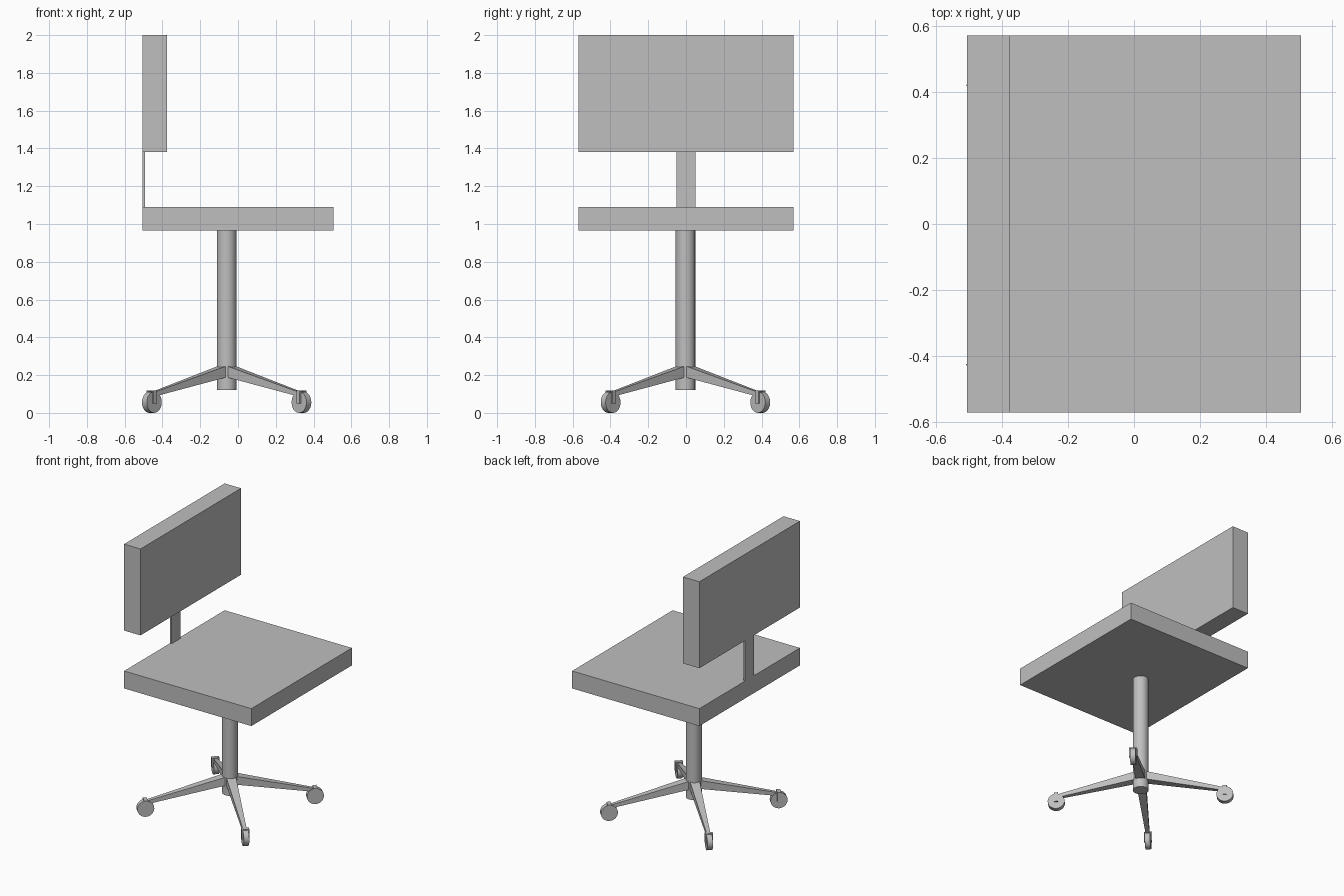
import bpy
import bmesh
from math import pi, radians
from mathutils import Matrix, Vector

if "Cube" in bpy.data.objects:
    bpy.data.objects.remove(bpy.data.objects["Cube"], do_unlink=True)

grey = bpy.data.materials.new("plain grey")
grey.use_nodes = True
colour = (0.52, 0.52, 0.52, 1)
grey.diffuse_color = colour
grey.node_tree.nodes["Principled BSDF"].inputs["Base Color"].default_value = colour

AXIS = Vector((-0.06, -0.003, 0))  # centre line of the pedestal
REACH = 0.56                       # distance from pedestal to each castor


def finish(bm, name, matrix=None, smooth=False):
    bmesh.ops.recalc_face_normals(bm, faces=bm.faces)
    mesh = bpy.data.meshes.new(name)
    bm.to_mesh(mesh)
    bm.free()
    mesh.materials.append(grey)
    obj = bpy.data.objects.new(name, mesh)
    bpy.context.collection.objects.link(obj)
    if matrix:
        obj.matrix_world = matrix
    if smooth:
        bpy.ops.object.select_all(action='DESELECT')
        obj.select_set(True)
        bpy.context.view_layer.objects.active = obj
        bpy.ops.object.shade_smooth_by_angle(angle=radians(35))
    return obj


def box(name, low, high, matrix=None):
    low, high = Vector(low), Vector(high)
    bm = bmesh.new()
    bmesh.ops.create_cube(bm, size=1, matrix=Matrix.Translation((low + high) / 2)
                          @ Matrix.Diagonal((high - low).to_4d()))
    return finish(bm, name, matrix)


def cylinder(name, radius, depth, local, matrix=None):
    bm = bmesh.new()
    bmesh.ops.create_cone(bm, cap_ends=True, segments=24, radius1=radius,
                          radius2=radius, depth=depth, matrix=local)
    return finish(bm, name, matrix, smooth=True)


def tapered_leg(name, matrix):
    bm = bmesh.new()
    rings = []
    # each station: distance, half width, bottom, top
    for r, w, low, high in ((0, 0.033, 0.195, 0.257), (REACH, 0.012, 0.085, 0.108)):
        corners = ((-w, low), (w, low), (w, high), (-w, high))
        rings.append([bm.verts.new((r, y, z)) for y, z in corners])
    for ring in rings:
        bm.faces.new(ring)
    for i in range(4):
        j = (i + 1) % 4
        bm.faces.new((rings[0][i], rings[0][j], rings[1][j], rings[1][i]))
    return finish(bm, name, matrix)


# Seat, backrest and the flat strip joining them
box("seat", (-0.505, -0.57, 0.965), (0.505, 0.57, 1.09))
box("backrest", (-0.505, -0.57, 1.38), (-0.375, 0.57, 2.0))
box("backrest_strip", (-0.505, -0.05, 1.08), (-0.492, 0.05, 1.39))

# Pedestal
cylinder("pedestal", 0.052, 0.85, Matrix.Translation(AXIS + Vector((0, 0, 0.545))))

# Four diagonal legs, each with a fork and a wheel rolling along the leg
for n, side in enumerate(("back_left", "back_right", "front_right", "front_left")):
    turn = Matrix.Translation(AXIS) @ Matrix.Rotation(pi / 4 + n * pi / 2, 4, 'Z')
    tapered_leg(side + "_leg", turn)
    cylinder(side + "_wheel", 0.056, 0.036,
             Matrix.Translation((REACH, 0, 0.056)) @ Matrix.Rotation(pi / 2, 4, 'X'), turn)
    for y in (-0.022, 0.022):
        box(side + "_fork", (REACH - 0.013, y - 0.004, 0.05),
            (REACH + 0.013, y + 0.004, 0.118), turn)
    box(side + "_fork_bridge", (REACH - 0.013, -0.026, 0.112),
        (REACH + 0.013, 0.026, 0.118), turn)
